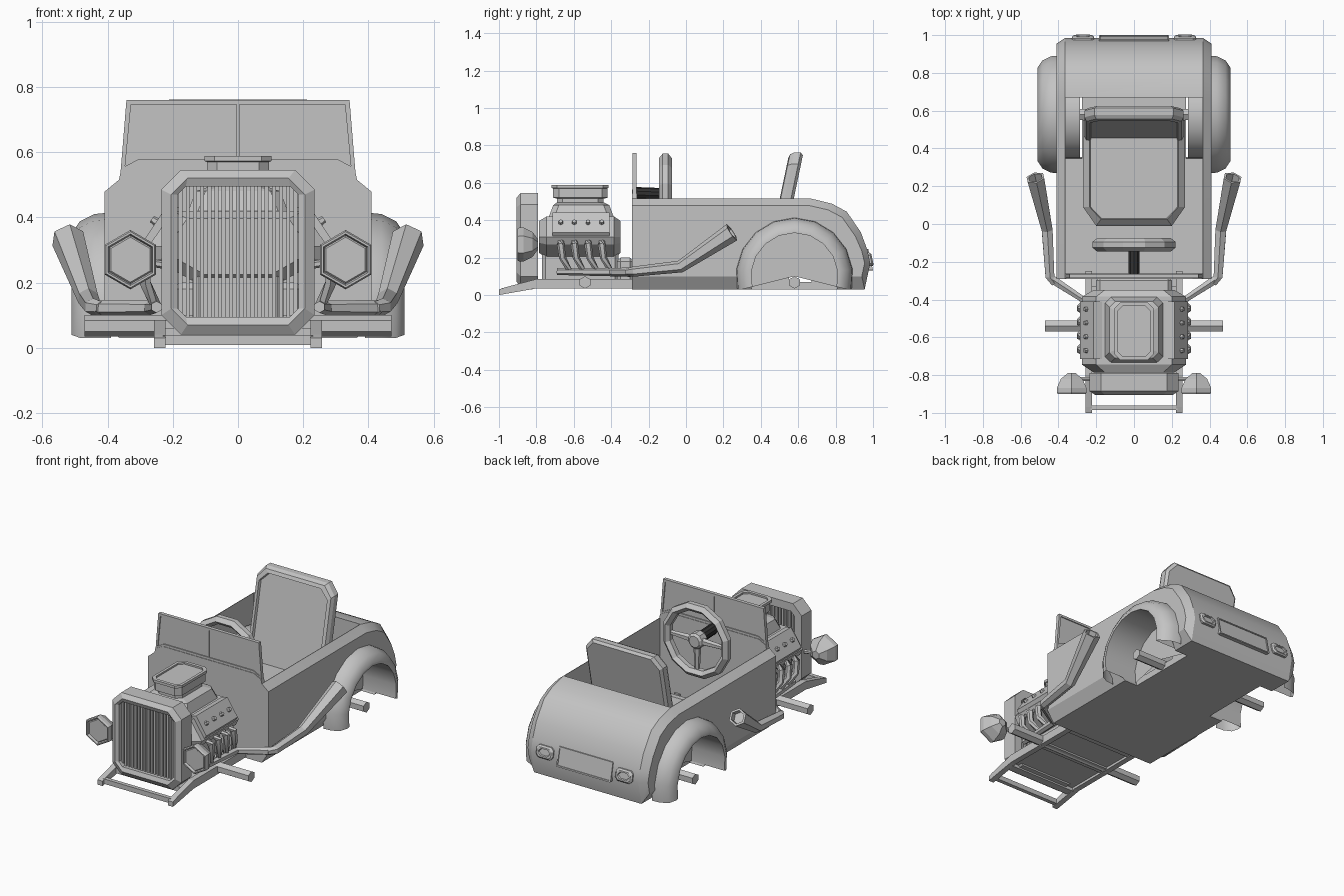
import bpy, bmesh, math
from mathutils import Vector

if "Cube" in bpy.data.objects:
    bpy.data.objects.remove(bpy.data.objects["Cube"])

def material(name, c):
    m = bpy.data.materials.new(name)
    m.diffuse_color = (*c, 1)
    m.use_nodes = True
    m.node_tree.nodes["Principled BSDF"].inputs["Base Color"].default_value = m.diffuse_color
    return m

GREY = material("light grey", (0.55, 0.55, 0.55))
BLACK = material("black", (0.03, 0.03, 0.03))

def add_object(name, bm, mat=GREY, smooth=0):
    bmesh.ops.recalc_face_normals(bm, faces=bm.faces)
    me = bpy.data.meshes.new(name)
    bm.to_mesh(me)
    bm.free()
    me.materials.append(mat)
    ob = bpy.data.objects.new(name, me)
    bpy.context.collection.objects.link(ob)
    if smooth:
        bpy.ops.object.select_all(action='DESELECT')
        ob.select_set(True)
        bpy.context.view_layer.objects.active = ob
        bpy.ops.object.shade_smooth_by_angle(angle=math.radians(smooth))
    return ob

def loft(name, rings, caps=True, wrap=True, loop=False, mat=GREY, smooth=0):
    """Skin a list of equal-length point rings."""
    bm = bmesh.new()
    vs = [[bm.verts.new(p) for p in r] for r in rings]
    n = len(vs[0])
    pairs = list(zip(vs, vs[1:])) + ([(vs[-1], vs[0])] if loop else [])
    for a, b in pairs:
        for i in range(n if wrap else n - 1):
            j = (i + 1) % n
            bm.faces.new((a[i], a[j], b[j], b[i]))
    if caps and not loop:
        bm.faces.new(vs[0])
        bm.faces.new(vs[-1])
    return add_object(name, bm, mat, smooth)

def box(name, x0, x1, y0, y1, z0, z1, bevel=0, mat=GREY):
    ob = loft(name, [[(x0, y0, z), (x1, y0, z), (x1, y1, z), (x0, y1, z)] for z in (z0, z1)], mat=mat)
    if bevel:
        m = ob.modifiers.new("bevel", 'BEVEL')
        m.width, m.segments = bevel, 1
    return ob

def tube(name, pts, radii, n=6, mat=GREY, hollow=False, smooth=0):
    """Round section swept along a path, optionally with a recessed end."""
    pts = [Vector(p) for p in pts]
    rings = []
    for i, p in enumerate(pts):
        d = (pts[min(i + 1, len(pts) - 1)] - pts[max(i - 1, 0)]).normalized()
        u = d.cross(Vector((0, 0, 1)) if abs(d.z) < 0.9 else Vector((0, 1, 0))).normalized()
        v = u.cross(d)
        rings.append([p + radii[i] * (u * math.cos(t) + v * math.sin(t))
                      for t in (2 * math.pi * (k + 0.5) / n for k in range(n))])
    if hollow:
        inner = [pts[-1] + (q - pts[-1]) * 0.75 for q in rings[-1]]
        rings += [inner, [q - d * 0.05 for q in inner]]
    return loft(name, rings, mat=mat, smooth=smooth)

def octagon(w, z0, z1, c):
    return [(w, z0 + c), (w, z1 - c), (w - c, z1), (c - w, z1), (-w, z1 - c), (-w, z0 + c), (c - w, z0), (w - c, z0)]

def frame(name, steps):
    """Closed frame from (half width, z0, z1, chamfer, y) octagons."""
    return loft(name, [[(x, s[4], z) for x, z in octagon(*s[:4])] for s in steps], loop=True)

def sym(half):
    return half + [(-x, z) for x, z in reversed(half)]

def cut(ob, cutter):
    cutter.hide_render = True
    cutter.hide_viewport = True
    m = ob.modifiers.new("cut", 'BOOLEAN')
    m.object, m.solver = cutter, 'EXACT'

# Body tub: full side profile in the middle, shrunk profile at the outer walls
full = [(-.29, .03), (-.29, .515), (.67, .515), (.78, .488), (.86, .445), (.935, .335), (.97, .24), (.985, .17), (.955, .03)]
slim = [(-.29, .10), (-.29, .478), (.66, .478), (.76, .455), (.835, .415), (.905, .315), (.94, .235), (.955, .17), (.94, .10)]
body = loft("body", [[(x, y, z) for y, z in p] for x, p in ((-.41, slim), (-.365, full), (.365, full), (.41, slim))], smooth=28)
cut(body, box("cockpit_cutter", -.362, .362, -.262, .67, .07, .9))
for s, side in ((1, "right"), (-1, "left")):
    cut(body, tube(side + "_wheel_cutter", [(s * .275, .58, .10), (s * .7, .58, .10)], [.237] * 2, 40))

# Fenders with inner wheel wells
def arc(x, r):
    return [(x, .58 + r * math.cos(t), max(.03, .10 + r * math.sin(t)))
            for t in (math.radians(-14 + 208 * k / 10) for k in range(11))]
for s, side in ((1, "right"), (-1, "left")):
    loft(side + "_fender", [arc(s * x, r) for x, r in ((.39, .315), (.44, .31), (.485, .288), (.51, .25), (.51, .232), (.285, .232), (.285, .001))],
         caps=False, wrap=False, smooth=35)

# Cowl and windshield
cowl = sym([(.365, .50), (.365, .515), (.36, .54), (.31, .565)])
loft("cowl", [[(x, y, z) for x, z in cowl] for y in (-.29, -.262)])
def screen(inset, y):
    k = inset
    return [(x, y, z) for x, z in sym([(.31 - k / 2, .565 + k), (.36 - k, .54 + k * 1.2), (.342 - k, .76 - k)])]
loft("windshield", [screen(.014, -.281), screen(.014, -.287), screen(0, -.287), screen(0, -.265), screen(.014, -.265), screen(.014, -.271)])
box("windshield_divider", -.004, .004, -.286, -.266, .56, .755)

# Chassis rails, cross members and pan
rail = [(-1, 0), (-1, .03), (-.97, .04), (-.8, .085), (-.25, .085), (-.25, .035), (-.8, .035), (-.97, .005)]
for s, side in ((1, "right"), (-1, "left")):
    loft(side + "_chassis_rail", [[(s * x, y, z) for y, z in rail] for x in (.222, .257)])
for i, (y0, y1, z0) in enumerate(((-.985, -.96, .008), (-.87, -.82, .03), (-.57, -.51, .04), (-.33, -.28, .04))):
    box(f"cross_member_{i + 1}", -.23, .23, y0, y1, z0, z0 + .03)
box("chassis_pan", -.225, .225, -.85, -.28, .05, .06)

# Axles
for name, y in (("front_axle", -.54), ("rear_axle", .58)):
    tube(name, [(-.47, y, .067), (.47, y, .067)], [.033] * 2)

# Radiator shell with see-through grille
frame("radiator_shell", [(.185, .095, .495, .025, -.895), (.205, .07, .52, .05, -.905), (.235, .04, .545, .06, -.885),
                         (.235, .04, .545, .06, -.79), (.185, .095, .495, .025, -.79)])
for i in range(17):
    x = -.176 + .022 * i
    box(f"grille_slat_{i + 1}", x - .006, x + .006, -.875, -.845, .085, .50)

# Headlights on brackets
def hexagon(x, y, z, r):
    return [(x + r * math.sin(k * math.pi / 3), y, z + r * math.cos(k * math.pi / 3)) for k in range(6)]
for s, side in ((1, "right"), (-1, "left")):
    loft(side + "_headlight", [hexagon(s * .33, y, .27, r) for y, r in
         ((-.89, .069), (-.885, .074), (-.90, .079), (-.90, .086), (-.89, .091), (-.868, .091), (-.82, .066), (-.79, .025))])
    tube(side + "_headlight_bracket", [(s * .2, -.82, .25), (s * .33, -.82, .27)], [.012] * 2)

# Engine: lower block, V heads, intake and scoop
box("engine_block", -.14, .14, -.77, -.36, .06, .28, .02)
heads = sym([(.13, .20), (.255, .27), (.275, .31), (.20, .42), (.13, .42)])
loft("engine_heads", [[(x * k, y, .31 + (z - .31) * k) for x, z in heads]
     for y, k in ((-.785, .78), (-.745, 1), (-.385, 1), (-.35, .78))])
def deck(w, y0, y1, z, c):
    return [(x, (y0 + y1) / 2 + y, z) for x, y in octagon(w, (y0 - y1) / 2, (y1 - y0) / 2, c)]
loft("intake_manifold", [deck(.16, -.74, -.38, .40, .03), deck(.13, -.71, -.41, .48, .03), deck(.085, -.69, -.44, .495, .03)])
loft("scoop", [deck(.085, -.69, -.44, .49, .03), deck(.085, -.69, -.44, .515, .03), deck(.095, -.71, -.42, .52, .03),
               deck(.095, -.71, -.42, .57, .03), deck(.102, -.72, -.415, .572, .03), deck(.102, -.72, -.415, .588, .03),
               deck(.085, -.70, -.435, .588, .025), deck(.085, -.70, -.435, .578, .025)])
box("gearbox", -.2, .2, -.37, -.28, .06, .2, .02)

# Valve covers, bolts, headers and side exhausts
for s, side in ((1, "right"), (-1, "left")):
    cover = [(.17, .425), (.215, .44), (.285, .335), (.262, .30)]
    loft(side + "_valve_cover", [[(s * x, y, z) for x, z in cover] for y in (-.715, -.41)])
    for i in range(4):
        y = -.67 + .073 * i
        tube(f"{side}_bolt_{i + 1}", [(s * .235, y, .375), (s * .264, y, .395)], [.017, .011])
        tube(f"{side}_header_{i + 1}", [(s * .25, y, .29), (s * .285, y, .27), (s * .285, y + .01, .20), (s * .25, y + .05, .125)],
             [.018, .02, .019, .017], smooth=40)
    tube(side + "_collector", [(s * .25, -.69, .125), (s * .27, -.40, .122), (s * .43, -.295, .122)], [.018, .022, .025])
    tube(side + "_exhaust", [(s * .42, -.315, .122), (s * .445, -.28, .125), (s * .46, -.03, .152), (s * .522, .245, .335)],
         [.02, .027, .033, .052], hollow=True)

# Seat: cushion and leaning back with raised rim
def cushion(k, z):
    return [(x, y, z) for x, y in ((.27 - k, .55), (.27 - k, .09), (.2 - k * .7, -.01 + k), (-.2 + k * .7, -.01 + k), (-.27 + k, .09), (-.27 + k, .55))]
loft("seat_cushion", [cushion(0, .07), cushion(0, .20), cushion(.035, .235), cushion(.04, .22)])
def back(k, dy):
    return [(x, .44 + (z - .2) * .21 + dy, z) for x, z in sym([(.262 - k, .15), (.262 - k, .70 - k * .7), (.21 - k, .762 - k)])]
loft("seat_back", [back(.035, .01), back(.03, -.005), back(.01, 0), back(0, .02), back(0, .055), back(.015, .07)])

# Steering wheel, hub, spokes and dark column
wc = Vector((0, -.11, .535))
def wheel_ring(t):
    return [wc + Vector(((.203 + a) * math.sin(t), b, (.203 + a) * math.cos(t)))
            for a, b in ((.025, -.015), (.025, .015), (0, .035), (-.022, .015), (-.022, -.015), (0, -.035))]
loft("steering_wheel", [wheel_ring(2 * math.pi * (k + .5) / 12) for k in range(12)], loop=True)
for i, a in enumerate((90, 180, 270)):
    t = math.radians(a)
    tube(f"wheel_spoke_{i + 1}", [wc, wc + Vector((.19 * math.sin(t), 0, .19 * math.cos(t)))], [.024, .014])
tube("wheel_hub", [(0, -.14, .535), (0, -.09, .535), (0, -.078, .535)], [.048, .048, .035], 10)
tube("steering_column", [(0, -.265, .545), (0, -.135, .54)], [.032] * 2, 10, mat=BLACK)

# Rear plate and tail lights, laid on the sloping tail
def tail(x, w, z0, z1, c, lift):
    o = octagon(w, z0, z1, c)
    return [(x + px, .9853 - (z - .17) * .2143 + lift, z) for px, z in o]
loft("rear_plate", [tail(0, .185, .13, .245, .004, d) for d in (-.02, .006)] + [tail(0, .177, .138, .237, .004, d) for d in (.006, .001)])
for s, side in ((1, "right"), (-1, "left")):
    loft(side + "_tail_light", [tail(s * .27, w, .19 - h, .19 + h, .015, d)
         for w, h, d in ((.057, .036, -.02), (.057, .036, .008), (.048, .028, .016), (.038, .02, .016), (.035, .017, .009))])
